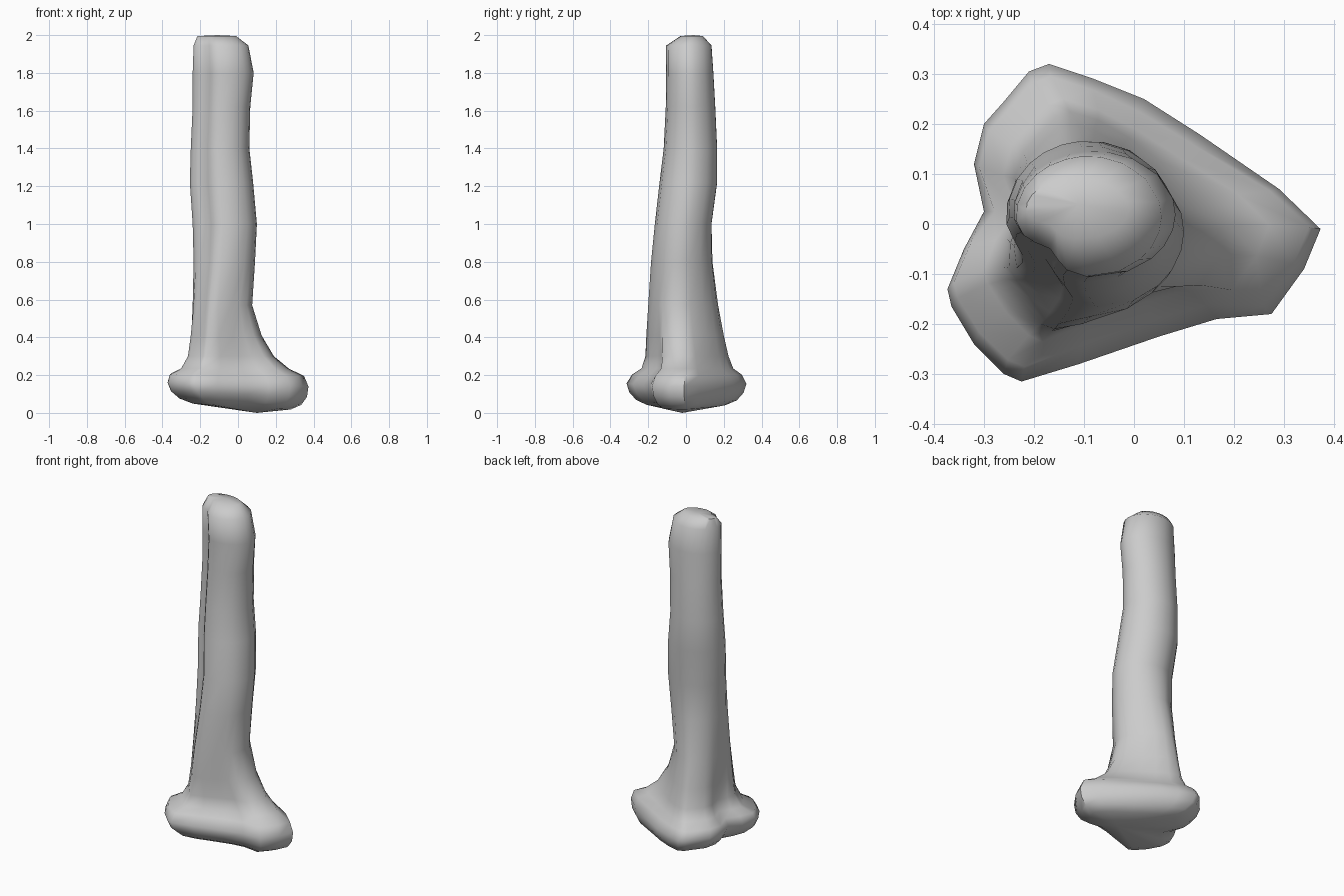
import bpy, bmesh, math

# Three-lobed foot outline, seen from above
foot = [(0.373, -0.01), (0.29, 0.07), (0.13, 0.18), (0.02, 0.25), (-0.08, 0.29), (-0.17, 0.32),
        (-0.21, 0.305), (-0.26, 0.245), (-0.30, 0.20), (-0.32, 0.12), (-0.30, 0.025),
        (-0.34, -0.05), (-0.373, -0.13), (-0.365, -0.165), (-0.32, -0.24), (-0.26, -0.30),
        (-0.225, -0.315), (-0.11, -0.28), (0.05, -0.225), (0.165, -0.19), (0.275, -0.18), (0.34, -0.09)]

# Levels: z, x min, x max, y min, y max, share of foot outline, pinch between lobes
levels = [(0.035, -0.24, 0.28, -0.21, 0.21, 1.0, 0.10),
          (0.06, -0.31, 0.335, -0.265, 0.27, 1.0, 0.07),
          (0.10, -0.355, 0.365, -0.30, 0.305, 1.0, 0.03),
          (0.15, -0.373, 0.373, -0.315, 0.32, 1.0, 0.0),
          (0.20, -0.36, 0.35, -0.285, 0.295, 1.0, 0.06),
          (0.235, -0.30, 0.27, -0.235, 0.25, 0.95, 0.08),
          (0.30, -0.265, 0.19, -0.215, 0.225, 0.8, 0.08),
          (0.41, -0.25, 0.125, -0.21, 0.20, 0.6, 0.07),
          (0.57, -0.24, 0.075, -0.20, 0.17, 0.35, 0.05),
          (0.80, -0.235, 0.09, -0.185, 0.14, 0.15, 0.0),
          (1.00, -0.24, 0.10, -0.165, 0.135, 0.0, 0.0),
          (1.22, -0.255, 0.08, -0.14, 0.165, 0.0, 0.0),
          (1.40, -0.25, 0.06, -0.118, 0.165, 0.0, 0.0),
          (1.62, -0.24, 0.065, -0.107, 0.155, 0.0, 0.0),
          (1.80, -0.24, 0.083, -0.105, 0.145, 0.0, 0.0),
          (1.945, -0.235, 0.055, -0.105, 0.135, 0.0, 0.0),
          (1.995, -0.215, -0.01, -0.03, 0.09, 0.0, 0.0)]


def fit(pts, x0, x1, y0, y1):
    xs, ys = [p[0] for p in pts], [p[1] for p in pts]
    ax, bx, ay, by = min(xs), max(xs), min(ys), max(ys)
    return [(x0 + (x - ax) / (bx - ax) * (x1 - x0), y0 + (y - ay) / (by - ay) * (y1 - y0))
            for x, y in pts]


# Rounded shaft section with a notched front-left corner
n = len(foot)
foot_unit = fit(foot, -1, 1, -1, 1)
shaft_unit = []
for i, (x, y) in enumerate(foot):
    even = i / n * 2 * math.pi
    own = math.atan2(y, x + 0.05)
    own += round((even - own) / (2 * math.pi)) * 2 * math.pi
    a = (own + even) / 2
    r = 1 - 0.25 * math.exp(-((math.degrees(a) - 226) / 22) ** 2)
    shaft_unit.append((r * math.cos(a), r * math.sin(a)))
shaft_unit = fit(shaft_unit, -1, 1, -1, 1)

# Loft the levels into one skin
between = {17: 0.6, 18: 1.0, 19: 0.8, 2: 0.6, 3: 0.6, 10: 0.7}
bm = bmesh.new()
rings = []
for z, x0, x1, y0, y1, w, pinch in levels:
    mix = []
    for i, (s, f) in enumerate(zip(shaft_unit, foot_unit)):
        k = 1 - pinch * between.get(i, 0)
        mix.append(((s[0] * (1 - w) + f[0] * w) * k, (s[1] * (1 - w) + f[1] * w) * k))
    tilt = 0.07 * max(0, 1 - z / 0.25)
    rings.append([bm.verts.new((x, y, z - tilt * x)) for x, y in fit(mix, x0, x1, y0, y1)])
for lo, hi in zip(rings, rings[1:]):
    for i in range(n):
        j = (i + 1) % n
        bm.faces.new((lo[i], lo[j], hi[j], hi[i]))

# Close the sole and the top
sole = bm.verts.new((0.10, -0.02, 0.0))
tip = bm.verts.new((-0.11, 0.04, 2.0))
for i in range(n):
    j = (i + 1) % n
    bm.faces.new((rings[0][j], rings[0][i], sole))
    bm.faces.new((rings[-1][i], rings[-1][j], tip))
bmesh.ops.recalc_face_normals(bm, faces=bm.faces)

mesh = bpy.data.meshes.new("post_with_lobed_foot")
bm.to_mesh(mesh)
bm.free()
obj = bpy.data.objects.new("post_with_lobed_foot", mesh)
bpy.context.collection.objects.link(obj)
bpy.context.view_layer.objects.active = obj
obj.select_set(True)
bpy.ops.object.shade_smooth_by_angle(angle=math.radians(60))
